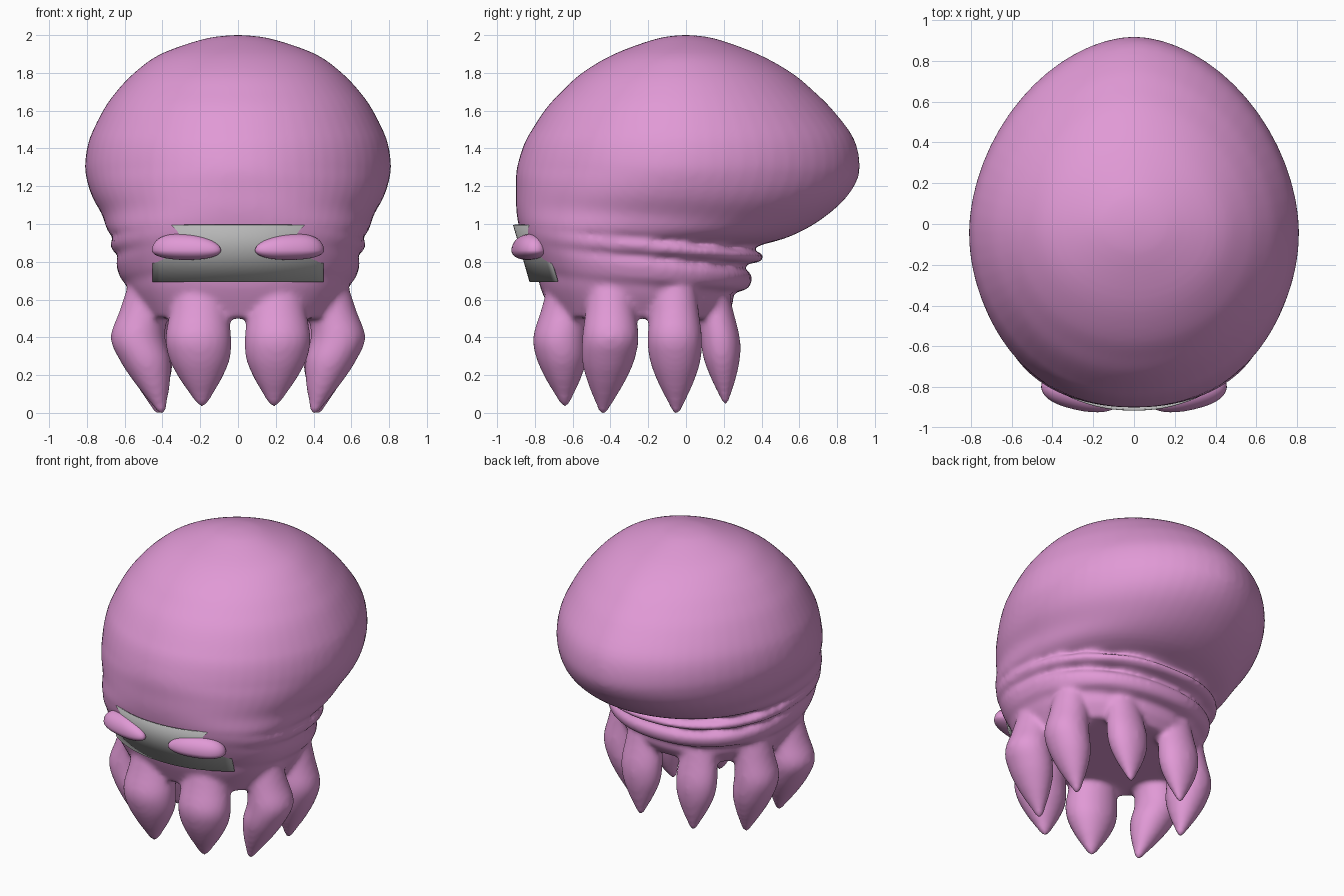
import bpy, bmesh, math
from mathutils import Vector

cube = bpy.data.objects.get("Cube")
if cube:
    bpy.data.objects.remove(cube)


def material(name, rgb):
    m = bpy.data.materials.new(name)
    m.use_nodes = True
    m.diffuse_color = (*rgb, 1)
    m.node_tree.nodes["Principled BSDF"].inputs["Base Color"].default_value = (*rgb, 1)
    return m


pink = material("skin pink", (0.75, 0.32, 0.67))
grey = material("band grey", (0.47, 0.47, 0.47))


def make_object(name, bm, mat):
    bmesh.ops.recalc_face_normals(bm, faces=bm.faces)
    for f in bm.faces:
        f.smooth = True
    mesh = bpy.data.meshes.new(name)
    bm.to_mesh(mesh)
    bm.free()
    mesh.materials.append(mat)
    ob = bpy.data.objects.new(name, mesh)
    bpy.context.collection.objects.link(ob)
    return ob


def spline(rows, steps):
    """Catmull-Rom interpolation of rows of numbers."""
    out = []
    last = len(rows) - 1
    for i in range(last):
        a, b, c, d = (rows[max(0, min(last, i + k))] for k in (-1, 0, 1, 2))
        for s in range(steps):
            t = s / steps
            out.append([0.5 * (2 * q + (r - p) * t + (2 * p - 5 * q + 4 * r - w) * t * t
                               + (3 * q - p - 3 * r + w) * t ** 3)
                        for p, q, r, w in zip(a, b, c, d)])
    return out + [list(rows[-1])]


def loft(bm, rings):
    loops = [[bm.verts.new(p) for p in ring] for ring in rings]
    n = len(loops[0])
    for lo, hi in zip(loops, loops[1:]):
        for i in range(n):
            j = (i + 1) % n
            bm.faces.new((lo[i], lo[j], hi[j], hi[i]))
    bm.faces.new(loops[0])
    bm.faces.new(loops[-1])


def ramp(v, lo, hi):
    return max(0, min(1, (v - lo) / (hi - lo)))


def power(v, e):
    return math.copysign(abs(v) ** e, v)


def head_ring(z, half, front, back, n=64):
    """Egg-shaped section, raised toward the front where the folds are."""
    mid = front + (back - front) * 0.47
    high = ramp(z, 0.8, 1.25)
    tilt = 0.12 * ramp(z, 0.5, 0.62) * (1 - ramp(z, 0.9, 1.5))
    pts = []
    for i in range(n):
        a = math.tau * i / n
        c, s = math.cos(a), math.sin(a)
        if s > 0:
            e = 2 / (2.2 - 0.38 * high)
            reach = back - mid
        else:
            e = 2 / (2.5 - 0.5 * high)
            reach = mid - front
        pts.append((half * power(c, e), mid + reach * power(s, e), z + tilt * (1 - s) / 2))
    return pts


# Head and neck folds: height, half width, front y, back y
HEAD = [(2.0, .03, -.03, .03), (1.98, .18, -.16, .16), (1.9, .41, -.38, .38),
        (1.8, .55, -.55, .56), (1.7, .645, -.66, .68), (1.6, .715, -.75, .78),
        (1.45, .785, -.84, .89), (1.3, .81, -.885, .92), (1.2, .80, -.90, .89),
        (1.1, .77, -.90, .81), (1.0, .72, -.90, .68), (.93, .70, -.895, .54),
        (.89, .68, -.89, .40), (.87, .655, -.885, .31), (.84, .675, -.88, .41),
        (.80, .665, -.865, .39), (.78, .635, -.86, .29), (.73, .645, -.84, .35),
        (.66, .625, -.81, .33), (.63, .60, -.79, .25), (.58, .57, -.77, .25),
        (.50, .50, -.70, .2)]
bm = bmesh.new()
loft(bm, [head_ring(*row) for row in spline(HEAD, 4)])

# Tentacles: top centre, bulge centre, tip, thickness in x and y
TENTACLES = [((.20, -.61), (.21, -.665), (.19, -.64, .03), .175, .145),
             ((.46, -.40), (.53, -.40), (.40, -.44, -.01), .145, .15),
             ((.46, -.06), (.50, -.06), (.42, -.05, -.01), .14, .145),
             ((.21, .13), (.21, .18), (.20, .21, .04), .14, .105)]
for top, bulge, tip, rx, ry in TENTACLES:
    for side in (-1, 1):
        top_v, bulge_v, tip_v = Vector((*top, .72)), Vector((*bulge, .4)), Vector(tip)
        rows = [(*top_v, .75), (*top_v.lerp(bulge_v, .55), .88), (*bulge_v, 1)]
        rows += [(*bulge_v.lerp(tip_v, t), r)
                 for t, r in ((.3, .93), (.58, .66), (.82, .34), (.95, .17), (1, .06))]
        loft(bm, [[(side * (x + rx * r * math.cos(a)), y + ry * r * math.sin(a), z)
                   for a in (math.tau * k / 24 for k in range(24))]
                  for x, y, z, r in spline(rows, 4)])
body = make_object("body_with_tentacles", bm, pink)

# Blend head and tentacles into one skin
remesh = body.modifiers.new("blend", "REMESH")
remesh.mode = "VOXEL"
remesh.voxel_size = 0.016
remesh.use_smooth_shade = True
soften = body.modifiers.new("soften", "SMOOTH")
soften.factor = 0.5
soften.iterations = 10

# Curved face band
bm = bmesh.new()
columns = []
for i in range(25):
    x = -.45 + .9 * i / 24
    bend = .145 * abs(x / .45) ** 2.2
    columns.append([bm.verts.new((x, y + bend, z))
                    for y, z in ((-.825, .695), (-.868, .845), (-.912, .995))])
for a, b in zip(columns, columns[1:]):
    for k in range(2):
        bm.faces.new((a[k], b[k], b[k + 1], a[k + 1]))
band = make_object("face_band", bm, grey)
plate = band.modifiers.new("thickness", "SOLIDIFY")
plate.thickness = 0.008
plate.offset = 0

# Eyelids: flat underneath, thicker toward the outer end
for side, label in ((1, "left"), (-1, "right")):
    bm = bmesh.new()
    bmesh.ops.create_uvsphere(bm, u_segments=32, v_segments=20, radius=1)
    for v in bm.verts:
        x, y, z = v.co
        swell = 1 + .22 * x
        x, y = .19 * power(x, .85), .075 * y * swell
        z = z * (.085 * swell if z > 0 else .05)
        yaw = math.radians(17)
        v.co = (side * (.272 + x * math.cos(yaw) - y * math.sin(yaw)),
                -.838 + x * math.sin(yaw) + y * math.cos(yaw), .86 + z)
    make_object(label + "_eyelid", bm, pink)
